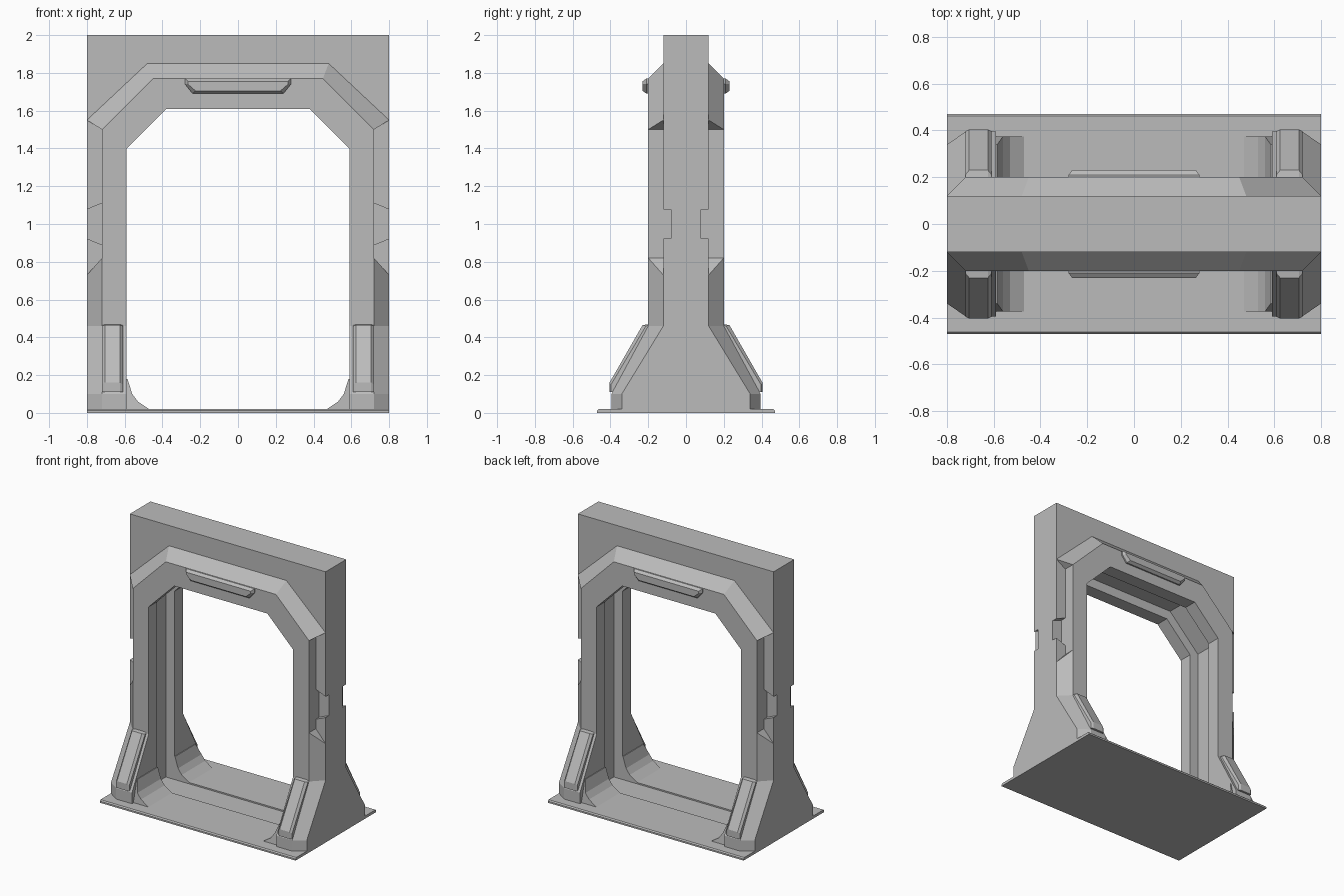
import bpy
import bmesh

cube = bpy.data.objects.get("Cube")
if cube:
    bpy.data.objects.remove(cube, do_unlink=True)

grey = bpy.data.materials.new("plain grey")
grey.use_nodes = True
colour = (0.5, 0.5, 0.5, 1)
grey.diffuse_color = colour
bsdf = next(n for n in grey.node_tree.nodes if n.type == 'BSDF_PRINCIPLED')
bsdf.inputs["Base Color"].default_value = colour


def loft(name, rings, caps=None, mirror=""):
    """Skin matching rings of points; caps lists the cap faces by point index."""
    bm = bmesh.new()
    loops = [[bm.verts.new(p) for p in ring] for ring in rings]
    n = len(rings[0])
    for a, b in zip(loops, loops[1:]):
        for i in range(n):
            j = (i + 1) % n
            bm.faces.new((a[i], a[j], b[j], b[i]))
    for loop in (loops[0], loops[-1]):
        for cap in caps or [range(n)]:
            bm.faces.new([loop[i] for i in cap])
    bmesh.ops.remove_doubles(bm, verts=bm.verts, dist=0.0005)
    bmesh.ops.recalc_face_normals(bm, faces=bm.faces)
    mesh = bpy.data.meshes.new(name)
    bm.to_mesh(mesh)
    bm.free()
    mesh.materials.append(grey)
    ob = bpy.data.objects.new(name, mesh)
    bpy.context.collection.objects.link(ob)
    if mirror:
        mod = ob.modifiers.new("mirror", 'MIRROR')
        mod.use_axis = ["X" in mirror, "Y" in mirror, False]
        mod.use_mirror_merge = False
    return ob


def both(half):
    """Complete an x-z outline with its mirror image."""
    return half + [(-x, z) for x, z in reversed(half)]


def at_y(outline, y):
    return [(x, y, z) for x, z in outline]


def at_x(outline, x):
    return [(x, y, z) for y, z in outline]


def cut(target, cutter):
    mod = target.modifiers.new("cut", 'BOOLEAN')
    mod.object = cutter
    mod.solver = 'EXACT'
    cutter.hide_render = True
    cutter.hide_viewport = True
    cutter.display_type = 'WIRE'


# Wall slab with the doorway left open
wall_outline = both([(0.38, 1.61), (0.59, 1.4), (0.59, 0.005), (0.8, 0.005), (0.8, 2)])
wall = loft("wall", [at_y(wall_outline, y) for y in (-0.12, 0.12)])

# Floor plate with slightly sloped rim
floor = loft("floor_plate", [
    [(sx * 0.8, sy * y, z) for sx, sy in ((-1, -1), (1, -1), (1, 1), (-1, 1))]
    for y, z in ((0.47, 0), (0.47, 0.012), (0.462, 0.02))])

# Channel running round the inside of the doorway
channel = loft("channel_cutter", [
    at_y(both([(0.41, 1.68), (0.66, 1.43), (0.66, 0.01)]), y) for y in (-0.1, 0.1)])
cut(wall, channel)
cut(floor, channel)

# Notches in the wall's vertical corners
notch = loft("notch_cutter", [
    at_x([(0.08, 1 - h), (0.14, 1 - h), (0.14, 1 + h), (0.08, 1 + h)], x)
    for x, h in ((0.72, 0.11), (0.81, 0.073))], mirror="XY")
cut(wall, notch)

# Raised frame around the doorway, with a sloped outer edge over the arch
inner = [(0.38, 1.61), (0.59, 1.4), (0.59, 0.82), (0.72, 0.82), (0.72, 1.5)]
loft("door_frame", [
    at_y(both(inner + [(0.8, 1.55), (0.48, 1.85)]), 0.12),
    at_y(both(inner + [(0.72, 1.5), (0.45, 1.77)]), 0.2)], mirror="Y")


# Flared legs with chamfered outer corners
def leg_section(front, side, z, side_z=None):
    low = z if side_z is None else side_z
    return [(0.59, 0.12, z), (0.59, front, z), (0.72, front, z),
            (0.8, side, low), (0.8, 0.12, low), (0.72, 0.12, z)]


loft("flared_leg", [
    leg_section(0.395, 0.34, 0.005), leg_section(0.395, 0.34, 0.1),
    leg_section(0.2, 0.12, 0.46), leg_section(0.2, 0.12, 0.82, 0.73)],
    caps=[(0, 1, 2, 5), (2, 3, 4, 5)], mirror="XY")

# Curved fillets where the legs meet the floor
fillet = [(0.6, 0.18), (0.585, 0.18), (0.56, 0.1), (0.53, 0.06), (0.47, 0.02),
          (0.47, 0.015), (0.6, 0.015)]
depths = [0.34, 0.34] + [0.375] * 5
loft("floor_fillet", [
    at_y(fillet, 0.1), [(x, y, z) for (x, z), y in zip(fillet, depths)]], mirror="XY")

# Raised pads on the leg slopes
pad = [(0.19, 0.47), (0.23, 0.465), (0.405, 0.16), (0.405, 0.11), (0.37, 0.11), (0.19, 0.43)]
pad_edge = [(0.19, 0.465), (0.212, 0.46), (0.397, 0.15), (0.397, 0.11), (0.37, 0.11), (0.19, 0.43)]
loft("leg_pad", [
    at_x(pad_edge, 0.61), at_x(pad, 0.625), at_x(pad, 0.705), at_x(pad_edge, 0.72)],
    mirror="XY")

# Tapered plaque over the doorway
loft("lintel_plaque", [
    at_y(both([(0.24 - d, 1.69 + d), (0.28 - d, 1.74), (0.28 - d, 1.77 - d)]), y)
    for y, d in ((0.19, 0), (0.21, 0), (0.23, 0.015))], mirror="Y")
